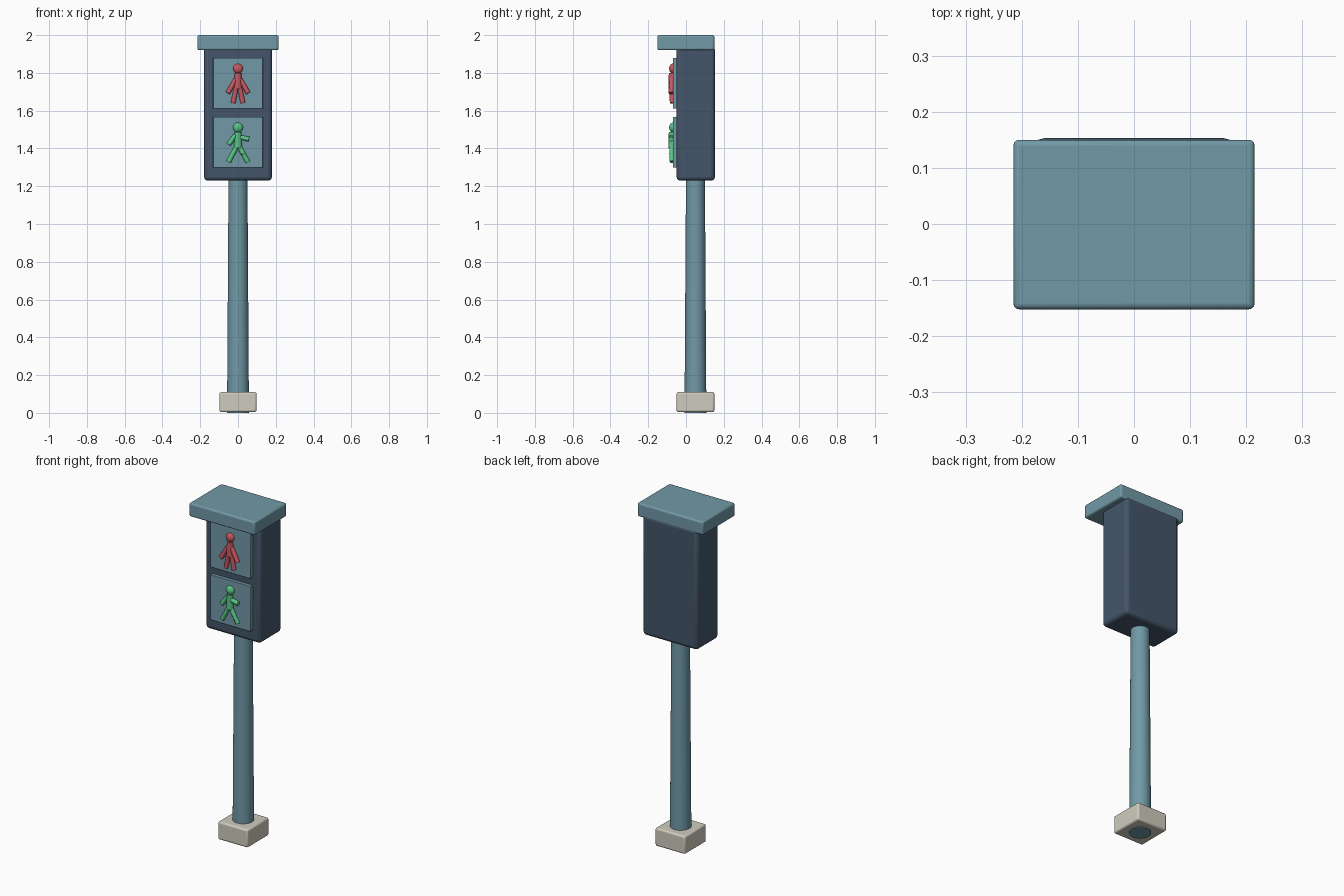
import bpy, math
from mathutils import Vector

if "Cube" in bpy.data.objects:
    bpy.data.objects.remove(bpy.data.objects["Cube"])


def material(name, rgb):
    m = bpy.data.materials.new(name)
    m.diffuse_color = (*[(c / 255) ** 2.2 for c in rgb], 1)
    m.use_nodes = True
    m.node_tree.nodes["Principled BSDF"].inputs["Base Color"].default_value = m.diffuse_color
    return m


TEAL = material("teal metal", (112, 152, 165))
NAVY = material("dark slate", (70, 86, 105))
STONE = material("pale concrete", (206, 202, 188))
RED = material("signal red", (200, 88, 98))
GREEN = material("signal green", (88, 196, 132))


def finish(name, mat):
    ob = bpy.context.object
    ob.name = name
    ob.data.materials.append(mat)
    bpy.ops.object.shade_smooth_by_angle(angle=math.radians(40))
    return ob


def box(name, lo, hi, mat, bevel):
    lo, hi = Vector(lo), Vector(hi)
    bpy.ops.mesh.primitive_cube_add(size=1, location=(lo + hi) / 2)
    bpy.context.object.scale = hi - lo
    bpy.ops.object.transform_apply(location=False, rotation=False, scale=True)
    ob = finish(name, mat)
    mod = ob.modifiers.new("rounded edges", "BEVEL")
    mod.width, mod.segments = bevel, 3
    return ob


def rod(name, a, b, r1, r2, mat, sides=16):
    a, b = Vector(a), Vector(b)
    bpy.ops.mesh.primitive_cone_add(vertices=sides, radius1=r1, radius2=r2,
                                    depth=(b - a).length, location=(a + b) / 2)
    bpy.context.object.rotation_euler = (b - a).to_track_quat('Z', 'Y').to_euler()
    return finish(name, mat)


# Foot, pole, housing and roof
box("foot_block", (-0.098, -0.05, 0.004), (0.098, 0.15, 0.11), STONE, 0.01)
rod("pole", (0, 0.05, 0), (0, 0.05, 1.26), 0.058, 0.05, TEAL, 32)
box("signal_housing", (-0.18, -0.05, 1.23), (0.18, 0.153, 1.94), NAVY, 0.02)
box("roof", (-0.215, -0.152, 1.92), (0.215, 0.15, 2.0), TEAL, 0.01)

# Signal panels
for name, z in (("upper_panel", 1.745), ("lower_panel", 1.433)):
    box(name, (-0.132, -0.07, z - 0.134), (0.132, -0.04, z + 0.134), TEAL, 0.003)


def figure(name, mat, z, limbs):
    """Head, torso and limbs; limb points are x, height above z, depth."""
    bpy.ops.mesh.primitive_uv_sphere_add(segments=16, ring_count=10, radius=0.026,
                                         location=(0, -0.071, z + 0.078))
    bpy.context.object.scale = (1, 0.7, 1)
    finish(name + "_head", mat)
    rod(name + "_torso", (0, -0.073, z + 0.054), (0, -0.073, z - 0.03), 0.018, 0.021, mat)
    for part, pts in limbs.items():
        for i, (p, q) in enumerate(zip(pts, pts[1:])):
            rod(f"{name}_{part}_{i}", (p[0], p[2], z + p[1]), (q[0], q[2], z + q[1]),
                0.012, 0.013, mat, 12)


# Standing figure, mirrored left and right
standing = {}
for side, s in (("left", -1), ("right", 1)):
    standing[side + "_arm"] = [(s * 0.012, 0.022, -0.075), (s * 0.054, -0.052, -0.08)]
    standing[side + "_leg"] = [(s * 0.010, -0.025, -0.075), (s * 0.026, -0.105, -0.073)]
figure("standing", RED, 1.745, standing)

# Walking figure with swung arms and a bent leg
figure("walking", GREEN, 1.433, {
    "left_arm": [(-0.014, 0.038, -0.075), (-0.05, -0.012, -0.078)],
    "right_arm": [(0.012, 0.026, -0.078), (0.058, 0.016, -0.08)],
    "left_leg": [(-0.008, -0.025, -0.074), (-0.05, -0.104, -0.073)],
    "right_leg": [(0.008, -0.025, -0.074), (0.028, -0.062, -0.076), (0.052, -0.104, -0.073)],
})
